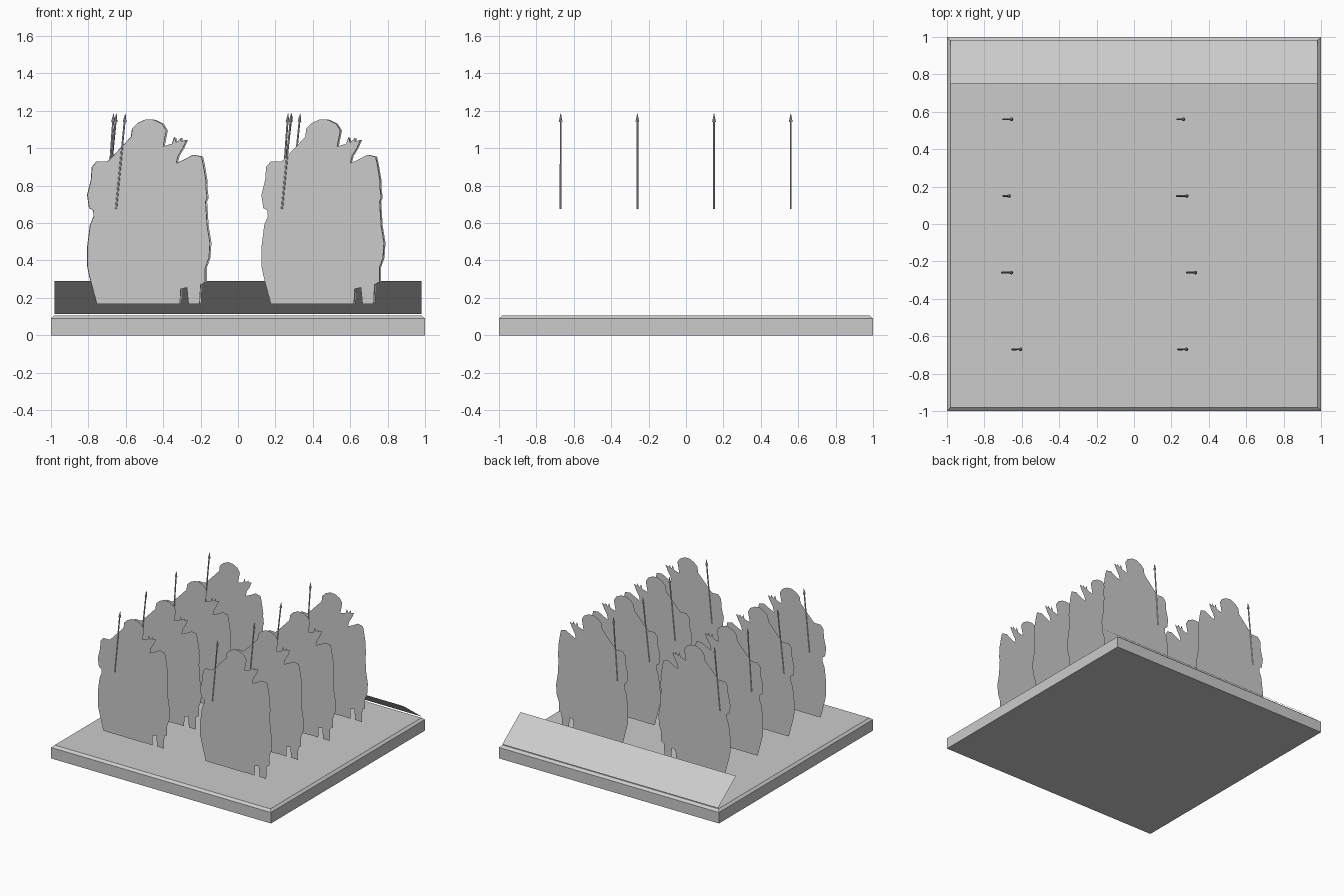
import bpy, bmesh, random
from mathutils import Vector

if "Cube" in bpy.data.objects:
    bpy.data.objects.remove(bpy.data.objects["Cube"])

random.seed(4)
grey = bpy.data.materials.new("light_grey")
grey.diffuse_color = (0.6, 0.6, 0.6, 1)
grey.use_nodes = True
grey.node_tree.nodes["Principled BSDF"].inputs["Base Color"].default_value = grey.diffuse_color


def add_object(name, bm):
    mesh = bpy.data.meshes.new(name)
    bm.to_mesh(mesh)
    bm.free()
    mesh.materials.append(grey)
    obj = bpy.data.objects.new(name, mesh)
    bpy.context.collection.objects.link(obj)
    return obj


def flat_face(name, points):
    bm = bmesh.new()
    face = bm.faces.new([bm.verts.new(p) for p in points])
    if len(points) > 4:
        bmesh.ops.triangulate(bm, faces=[face])
    return add_object(name, bm)


# Base tray with a bevelled top rim
bm = bmesh.new()
rings = []
for half, z in ((1, 0), (1, 0.09), (0.98, 0.107)):
    rings.append([bm.verts.new((sx * half, sy * half, z))
                  for sx, sy in ((-1, -1), (1, -1), (1, 1), (-1, 1))])
bm.faces.new(rings[0][::-1])
bm.faces.new(rings[-1])
for low, high in zip(rings, rings[1:]):
    for i in range(4):
        j = (i + 1) % 4
        bm.faces.new((low[i], low[j], high[j], high[i]))
add_object("base", bm)

# Sloping label panel at the back edge
flat_face("back_panel", [(0.98, 0.985, 0.115), (-0.98, 0.985, 0.115),
                         (-0.98, 0.75, 0.29), (0.98, 0.75, 0.29)])

# Rider and horse outline in hundredths, clockwise: hat, weapons, right flank
right_side = [(-9.6, 106), (-9, 110.5), (-6, 113.5), (-1.5, 115.5), (2.7, 115.2),
              (7, 113), (9.2, 109.5), (8.5, 106), (6, 106), (6, 103), (7.5, 101),
              (11, 98), (13, 99), (12, 101.5), (13.5, 106), (14.5, 103), (17, 105.5),
              (17, 102.5), (20, 104.5), (18, 100), (15.5, 96), (14.5, 92), (19, 94),
              (23.5, 96.5), (28, 95.5), (29, 91), (28.5, 87.5), (30.5, 82), (30, 78),
              (31, 73.5), (29, 68.5), (28.5, 65), (31, 58.5), (32.5, 49.5),
              (32, 41.5), (30, 36), (30, 28.5), (27.5, 27)]
# Left flank, shoulder and face, going up
left_side = [(-29, 31), (-32, 32), (-33, 37), (-33, 47), (-31.5, 59), (-28.5, 66),
             (-32, 68), (-33, 75), (-31, 83), (-30.5, 90), (-28, 93), (-25, 91),
             (-21, 94), (-17, 92), (-12.5, 96.5), (-9, 99), (-6.5, 100.5), (-7, 106)]
# Legs from right to left: right top x, z, left top x, z, foot x
legs = [(26, 29, 19, 38, 24), (17.5, 37, 10, 39, 13.5), (8, 38, 2.5, 44.5, 6),
        (-3, 44.5, -9, 40, -7), (-12, 39, -17, 40, -15.5), (-20.5, 39, -27, 33, -25)]

outline = list(right_side)
for xr, zr, xl, zl, foot in legs:
    outline += [(xr, zr), (foot + 2, 26), (foot + 1.8, 20), (foot + 3, 16.6),
                (foot - 3, 16.8), (foot - 1.8, 20), (foot - 2, 26), (xl, zl)]
outline += left_side


def spear(name, y, x_low, x_tip):
    low, tip = Vector((x_low, y, 0.675)), Vector((x_tip, y, 1.187))
    axis = tip - low
    turn = axis.to_track_quat('Z', 'Y').to_matrix().to_4x4()
    bm = bmesh.new()
    # Shaft, then pointed head
    for r1, r2, start, end in ((0.005, 0.005, 0, 0.92), (0.01, 0.001, 0.91, 1)):
        part = bmesh.ops.create_cone(bm, cap_ends=True, segments=8, radius1=r1,
                                     radius2=r2, depth=axis.length * (end - start))
        bmesh.ops.transform(bm, matrix=turn, verts=part["verts"])
        bmesh.ops.translate(bm, vec=low + axis * (start + end) / 2,
                            verts=part["verts"])
    add_object(name, bm)


# Four ranks of two riders; each rank: y, left spear ends, right spear ends
ranks = [(-0.67, (-0.652, -0.602), (0.235, 0.285)),
         (-0.26, (-0.707, -0.65), (0.282, 0.333)),
         (0.15, (-0.70, -0.665), (0.228, 0.288)),
         (0.56, (-0.70, -0.65), (0.232, 0.268))]
for row, (y, left, right) in enumerate(ranks, 1):
    for side, cx, ends in (("left", -0.472, left), ("right", 0.46, right)):
        dx = cx + random.uniform(-0.006, 0.006)
        flat_face(f"{side}_rider_{row}",
                  [(dx + u / 100, y, v / 100) for u, v in reversed(outline)])
        spear(f"{side}_spear_{row}", y, *ends)
